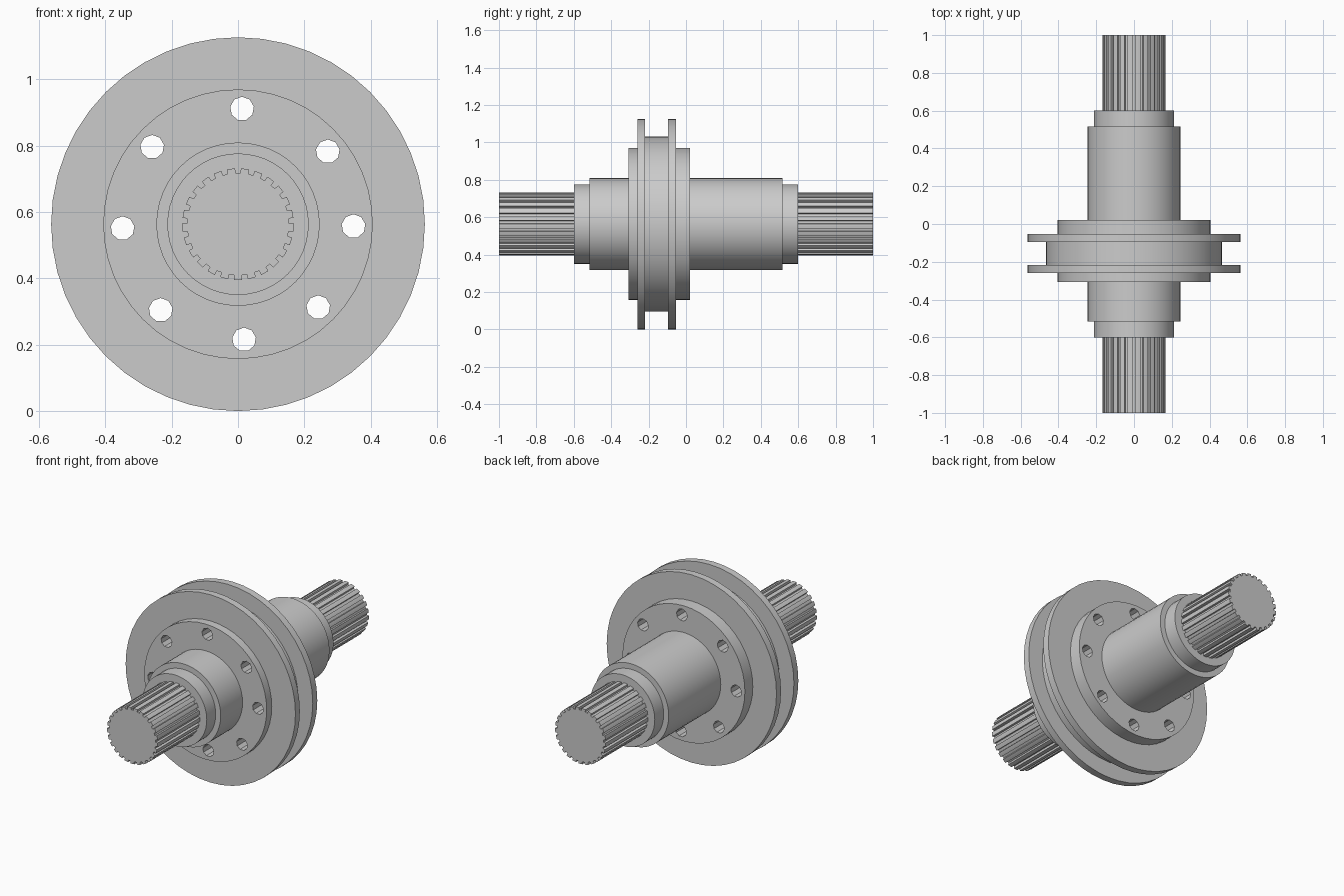
import bpy, bmesh, math
from mathutils import Matrix, Vector

if "Cube" in bpy.data.objects:
    bpy.data.objects.remove(bpy.data.objects["Cube"])

AXIS_Z = 0.563  # height of the shaft centreline


def make_object(name, bm):
    bmesh.ops.recalc_face_normals(bm, faces=bm.faces)
    mesh = bpy.data.meshes.new(name)
    bm.to_mesh(mesh)
    bm.free()
    obj = bpy.data.objects.new(name, mesh)
    obj.location.z = AXIS_Z
    bpy.context.collection.objects.link(obj)
    return obj


def select(obj):
    bpy.ops.object.select_all(action='DESELECT')
    obj.select_set(True)
    bpy.context.view_layer.objects.active = obj


def lathe(name, profile, steps):
    """Turn (radius, y) points around the y axis."""
    bm = bmesh.new()
    verts = [bm.verts.new((r, y, 0)) for r, y in profile]
    edges = [bm.edges.new(pair) for pair in zip(verts, verts[1:])]
    bmesh.ops.spin(bm, geom=verts + edges, cent=(0, 0, 0), axis=(0, 1, 0),
                   angle=2 * math.pi, steps=steps)
    bmesh.ops.remove_doubles(bm, verts=bm.verts, dist=1e-4)
    return make_object(name, bm)


def splined_shaft(name, y0, y1, teeth=25, r_out=0.168, r_in=0.154):
    """Extrude a toothed circle along y."""
    bm = bmesh.new()
    ring = []
    pitch = 2 * math.pi / teeth
    for i in range(teeth):
        for frac, r in ((-0.29, r_out), (0, r_out), (0.29, r_out), (0.31, r_in), (0.69, r_in)):
            a = math.pi / 2 + (i + 0.5 + frac) * pitch
            ring.append(bm.verts.new((r * math.cos(a), y0, r * math.sin(a))))
    face = bm.faces.new(ring)
    ext = bmesh.ops.extrude_face_region(bm, geom=[face], use_keep_orig=True)
    moved = [v for v in ext['geom'] if isinstance(v, bmesh.types.BMVert)]
    bmesh.ops.translate(bm, verts=moved, vec=(0, y1 - y0, 0))
    return make_object(name, bm)


# Hub, bolt flange and twin discs turned as one body
hub = lathe("flanged_hub", [
    (0, -0.6), (0.213, -0.6), (0.213, -0.515), (0.246, -0.515),
    (0.246, -0.308), (0.406, -0.308), (0.406, -0.26), (0.563, -0.26),
    (0.563, -0.218), (0.467, -0.218), (0.467, -0.096), (0.563, -0.096),
    (0.563, -0.053), (0.406, -0.053), (0.406, 0.022), (0.246, 0.022),
    (0.246, 0.515), (0.213, 0.515), (0.213, 0.6), (0, 0.6)], 48)

# Bolt holes drilled right through the flange
bm = bmesh.new()
for deg in (-1, 39, 88, 138, 182, 228, 273, 314):
    a = math.radians(deg)
    place = Matrix.Translation(Vector((0.348 * math.cos(a), -0.14, 0.348 * math.sin(a))))
    bmesh.ops.create_cone(bm, cap_ends=True, segments=9, radius1=0.036, radius2=0.036,
                          depth=0.5, matrix=place @ Matrix.Rotation(math.pi / 2, 4, 'X'))
cutter = make_object("bolt_hole_cutter", bm)
cutter.hide_render = True
mod = hub.modifiers.new("bolt_holes", 'BOOLEAN')
mod.operation = 'DIFFERENCE'
mod.solver = 'EXACT'
mod.object = cutter
select(hub)
bpy.ops.object.modifier_apply(modifier=mod.name)
bpy.data.objects.remove(cutter)
bpy.ops.object.shade_smooth_by_angle(angle=math.radians(30))

# Splined shaft ends
splined_shaft("front_splined_shaft", -1.0, -0.59)
splined_shaft("rear_splined_shaft", 0.59, 1.0)
